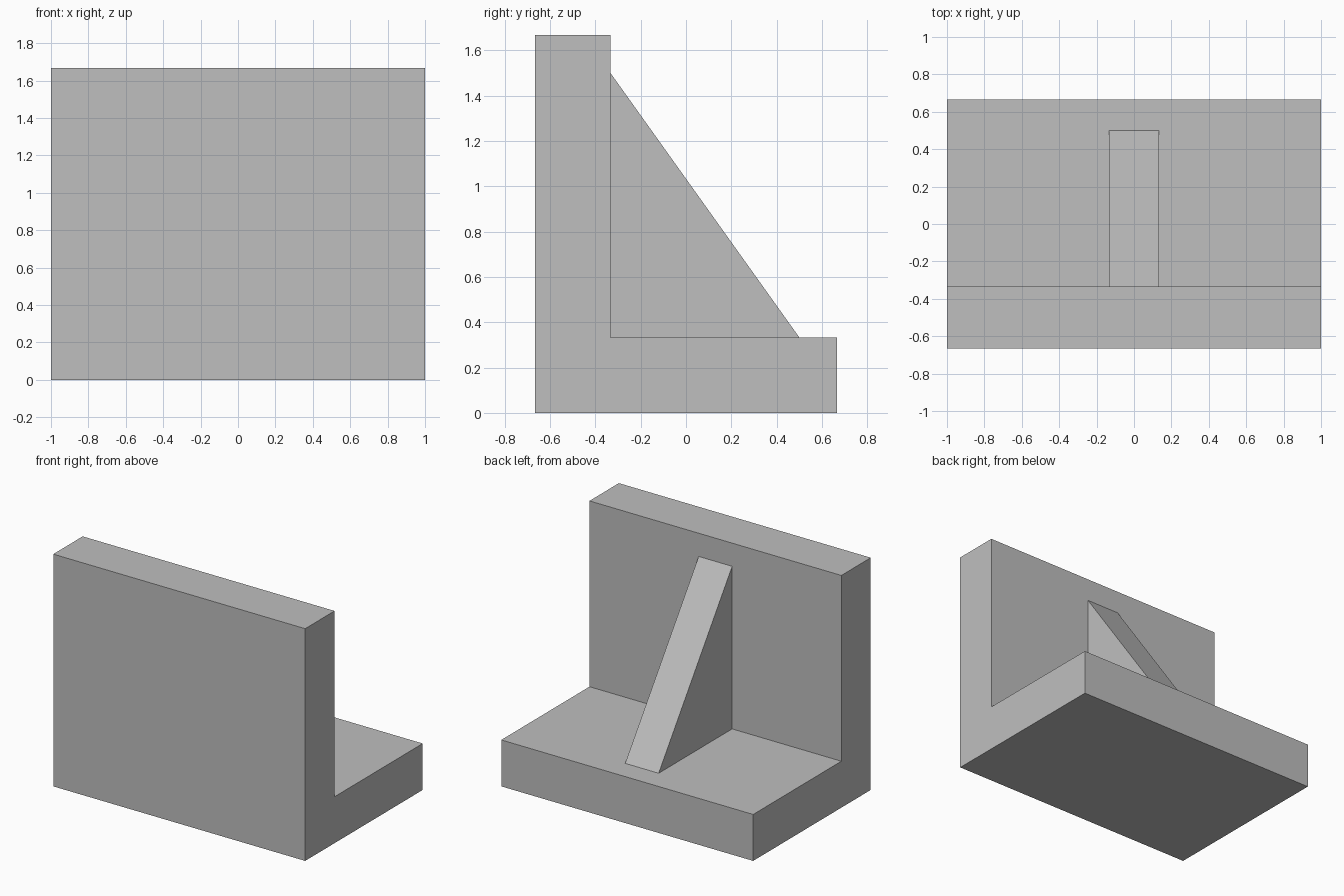
import bpy
import bmesh

cube = bpy.data.objects.get("Cube")
if cube:
    bpy.data.objects.remove(cube, do_unlink=True)

# Single plain grey
grey = bpy.data.materials.new("plain_grey")
grey.use_nodes = True
colour = (0.52, 0.52, 0.52, 1)
grey.diffuse_color = colour
grey.node_tree.nodes["Principled BSDF"].inputs["Base Color"].default_value = colour


def extrude_profile(name, profile, width):
    """Extrude a closed (y, z) profile along x, centred on x = 0."""
    bm = bmesh.new()
    face = bm.faces.new([bm.verts.new((-width / 2, y, z)) for y, z in profile])
    result = bmesh.ops.extrude_face_region(bm, geom=[face], use_keep_orig=True)
    moved = [v for v in result["geom"] if isinstance(v, bmesh.types.BMVert)]
    bmesh.ops.translate(bm, verts=moved, vec=(width, 0, 0))
    bmesh.ops.recalc_face_normals(bm, faces=bm.faces)
    mesh = bpy.data.meshes.new(name)
    bm.to_mesh(mesh)
    bm.free()
    mesh.materials.append(grey)
    obj = bpy.data.objects.new(name, mesh)
    bpy.context.collection.objects.link(obj)
    return obj


half_depth = 2 / 3   # half of the base depth
thick = 1 / 3        # wall and base thickness
height = 5 / 3       # top of the wall
wall_back = thick - half_depth

# L-shaped wall and base
extrude_profile("angle_bracket", [
    (-half_depth, 0), (half_depth, 0), (half_depth, thick),
    (wall_back, thick), (wall_back, height), (-half_depth, height)], 2)

# Triangular stiffening rib
extrude_profile("support_rib", [
    (wall_back, thick), (0.5, thick), (wall_back, 1.5)], 0.266)
